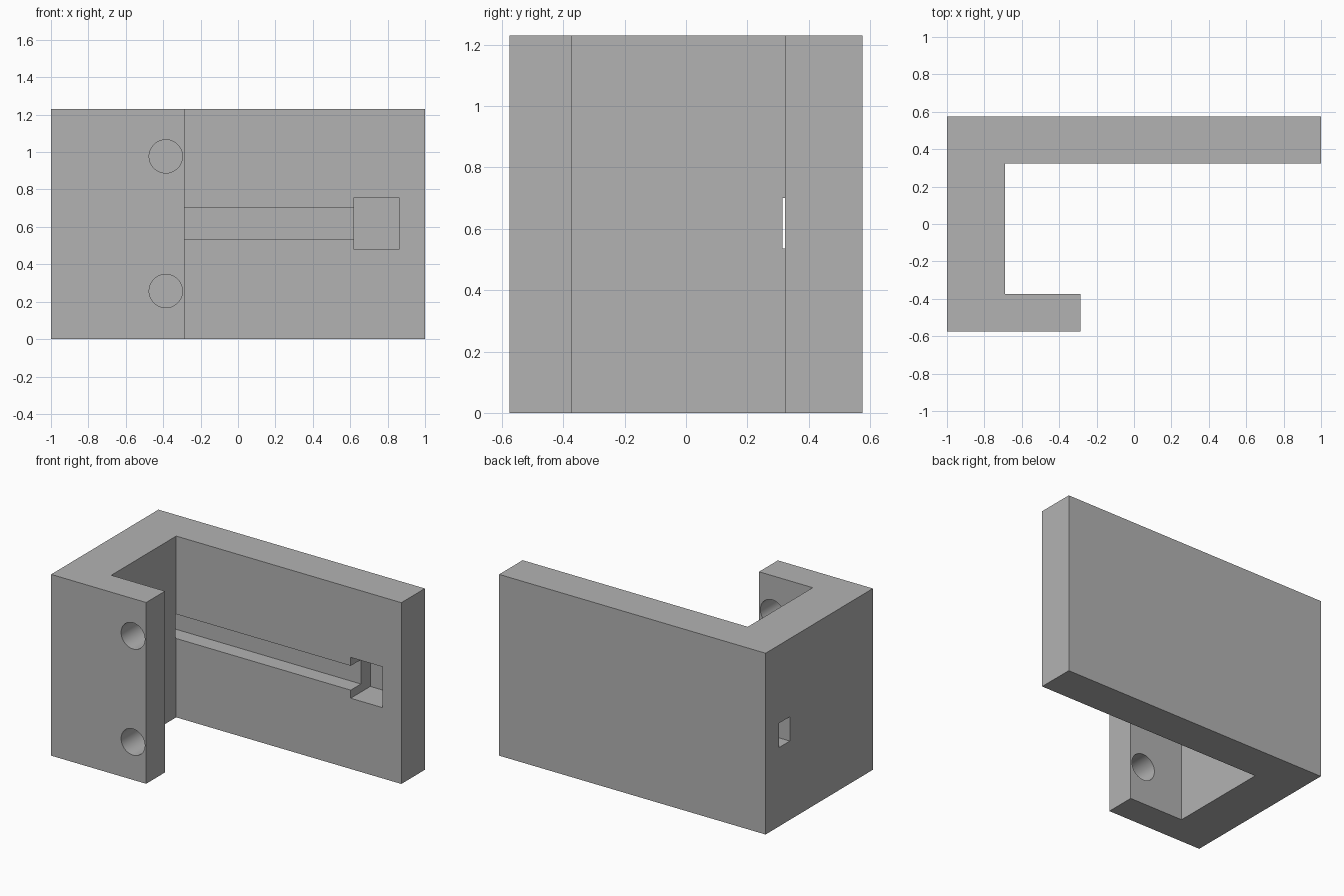
import bpy, bmesh, math
from mathutils import Matrix, Vector

if "Cube" in bpy.data.objects:
    bpy.data.objects.remove(bpy.data.objects["Cube"])

HEIGHT = 1.23
INNER_Y = 0.323   # inner face of the back wall

grey = bpy.data.materials.new("plain grey")
grey.use_nodes = True
colour = (0.45, 0.45, 0.45, 1)
grey.diffuse_color = colour
grey.node_tree.nodes["Principled BSDF"].inputs["Base Color"].default_value = colour


def make_object(name, bm):
    bmesh.ops.recalc_face_normals(bm, faces=bm.faces)
    mesh = bpy.data.meshes.new(name)
    bm.to_mesh(mesh)
    bm.free()
    mesh.materials.append(grey)
    ob = bpy.data.objects.new(name, mesh)
    bpy.context.collection.objects.link(ob)
    return ob


def box(name, low, high):
    bm = bmesh.new()
    low, high = Vector(low), Vector(high)
    size = Matrix.Diagonal((*(high - low), 1))
    bmesh.ops.create_cube(bm, size=1, matrix=Matrix.Translation((low + high) / 2) @ size)
    return make_object(name, bm)


def rod(name, x, y, z, radius, length):
    bm = bmesh.new()
    turn = Matrix.Translation((x, y, z)) @ Matrix.Rotation(math.pi / 2, 4, "X")
    bmesh.ops.create_cone(bm, cap_ends=True, segments=64, radius1=radius,
                          radius2=radius, depth=length, matrix=turn)
    return make_object(name, bm)


# Hook-shaped body: long back wall, side wall and short front flange
outline = [(-1, -0.575), (-0.287, -0.575), (-0.287, -0.373), (-0.69, -0.373),
           (-0.69, INNER_Y), (1, INNER_Y), (1, 0.575), (-1, 0.575)]
bm = bmesh.new()
base = bm.faces.new([bm.verts.new((x, y, 0)) for x, y in outline])
top = bmesh.ops.extrude_face_region(bm, geom=[base])["geom"]
bmesh.ops.translate(bm, vec=(0, 0, HEIGHT),
                    verts=[v for v in top if isinstance(v, bmesh.types.BMVert)])
body = make_object("bracket_body", bm)

# Cable slot out through the side wall, deeper end pocket, two screw holes
cutters = [
    box("slot_cutter", (-1.1, INNER_Y - 0.008, 0.535), (0.7, 0.432, 0.70)),
    box("pocket_cutter", (0.62, INNER_Y - 0.05, 0.48), (0.86, 0.533, 0.757)),
]
for z in (0.257, 0.977):
    cutters.append(rod("screw_hole_cutter", -0.386, -0.475, z, 0.089, 0.4))

for cutter in cutters:
    cutter.hide_render = True
    cut = body.modifiers.new(cutter.name, "BOOLEAN")
    cut.operation = "DIFFERENCE"
    cut.solver = "EXACT"
    cut.object = cutter

# Apply the cuts and drop the helpers
bpy.ops.object.select_all(action="DESELECT")
bpy.context.view_layer.objects.active = body
body.select_set(True)
for name in [m.name for m in body.modifiers]:
    bpy.ops.object.modifier_apply(modifier=name)
for cutter in cutters:
    bpy.data.objects.remove(cutter)
bpy.ops.object.shade_smooth_by_angle(angle=math.radians(30))
